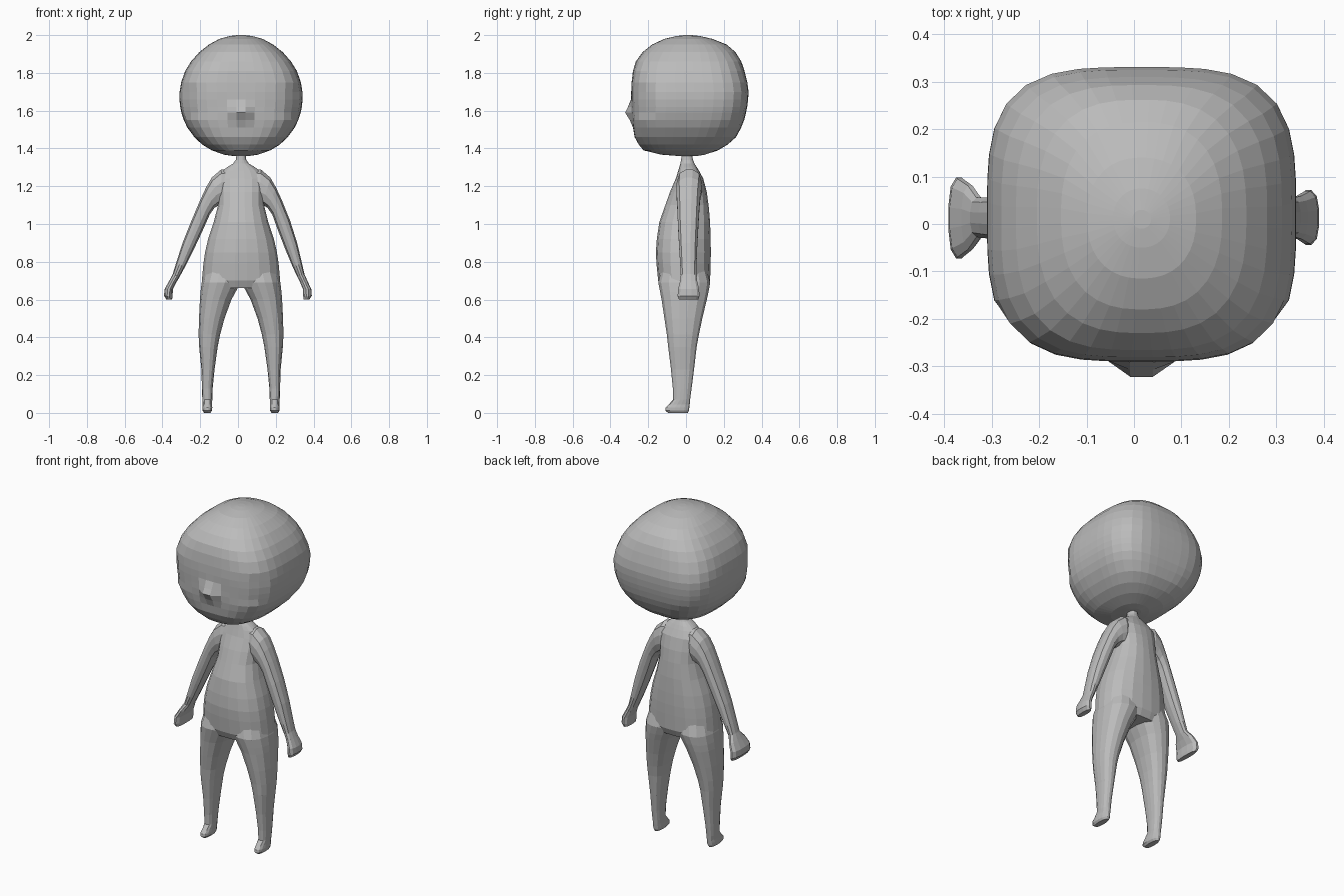
import bpy, bmesh, math

CX = 0.016  # the figure's own centre line

skin = bpy.data.materials.new("plain grey")
skin.diffuse_color = (0.5, 0.5, 0.5, 1)


def ring(p, q, y0, y1, n, cols):
    """Superellipse ring spanning xz points p..q across and y0..y1 in depth."""
    pts = []
    for i in range(cols):
        a = 2 * math.pi * (i + 0.5) / cols - math.pi / 2
        c, s = math.cos(a), math.sin(a)
        r = (abs(c) ** n + abs(s) ** n) ** (-1 / n)
        t = 0.5 + 0.5 * r * c
        pts.append((p[0] + (q[0] - p[0]) * t,
                    (y0 + y1) / 2 + (y1 - y0) / 2 * r * s,
                    p[1] + (q[1] - p[1]) * t))
    return pts


def loft(name, rings, shape=None, mirror=False):
    bm = bmesh.new()
    loops = [[bm.verts.new(v) for v in r] for r in rings]
    n = len(loops[0])
    for a, b in zip(loops, loops[1:]):
        for i in range(n):
            j = (i + 1) % n
            bm.faces.new((a[i], a[j], b[j], b[i]))
    bm.faces.new(loops[0])
    bm.faces.new(loops[-1])
    for v in bm.verts:
        if shape:
            shape(v.co)
        if mirror:
            v.co.x = -v.co.x
        v.co.x += CX
    bmesh.ops.recalc_face_normals(bm, faces=bm.faces)
    me = bpy.data.meshes.new(name)
    bm.to_mesh(me)
    bm.free()
    me.materials.append(skin)
    ob = bpy.data.objects.new(name, me)
    bpy.context.collection.objects.link(ob)
    return ob


# Head: height, half width, front, back, squareness
head = [(1.36, .04, -.04, .06, 2), (1.367, .09, -.13, .1, 2.2),
        (1.39, .155, -.225, .17, 2.6), (1.42, .205, -.25, .22, 2.9),
        (1.46, .247, -.272, .265, 3.1), (1.51, .284, -.28, .292, 3.3),
        (1.55, .303, -.284, .308, 3.5), (1.59, .316, -.286, .318, 3.5),
        (1.62, .322, -.287, .324, 3.5), (1.66, .326, -.289, .329, 3.5),
        (1.70, .325, -.29, .331, 3.5), (1.75, .317, -.288, .325, 3.4),
        (1.81, .296, -.281, .31, 3.2), (1.86, .265, -.266, .293, 3),
        (1.91, .221, -.23, .262, 2.7), (1.95, .17, -.18, .215, 2.5),
        (1.98, .115, -.115, .14, 2.3), (1.995, .06, -.05, .075, 2.1),
        (2.0, .02, -.01, .03, 2)]


def face_shape(co):
    # sunken sides of the face, then the nose
    if co.y < -.19 and 1.56 < co.z < 1.73:
        co.x *= .955
    if co.y < -.2:
        co.y -= .05 * math.exp(-(co.x / .042) ** 2 - ((co.z - 1.59) / .04) ** 2)


loft("head", [ring((-w, z), (w, z), f, b, n, 40) for z, w, f, b, n in head], face_shape)

# Torso with neck
torso = [(.66, .2, -.13, .11), (.70, .208, -.148, .128), (.79, .2, -.157, .131),
         (.85, .191, -.16, .132), (.92, .175, -.155, .131), (1.01, .145, -.142, .128),
         (1.1, .122, -.11, .12), (1.17, .122, -.085, .11), (1.24, .125, -.055, .092),
         (1.28, .1, -.042, .07), (1.3, .075, -.036, .058), (1.32, .042, -.03, .045),
         (1.34, .028, -.026, .037), (1.38, .022, -.022, .03)]
loft("torso", [ring((-w, z), (w, z), f, b, 2.5, 20) for z, w, f, b in torso])

# Legs: height, inner x, outer x, front, back
leg = [(.76, -.01, .19, -.13, .11), (.69, .002, .209, -.148, .129),
       (.64, .028, .215, -.138, .12), (.6, .05, .218, -.13, .111), (.5, .087, .223, -.115, .087),
       (.415, .11, .225, -.102, .069), (.35, .123, .222, -.095, .057),
       (.23, .14, .21, -.08, .043), (.13, .15, .207, -.07, .03),
       (.07, .152, .205, -.068, .022), (.045, .153, .203, -.092, .02),
       (.028, .152, .205, -.108, .018), (.012, .153, .204, -.11, .016),
       (0, .162, .196, -.095, .01)]

# Arms: outer x, z, inner x, z, front, back
arm = [(.06, 1.29, .06, 1.12, -.04, .07), (.105, 1.29, .1, 1.1, -.05, .085),
       (.155, 1.247, .115, 1.1, -.052, .082), (.185, 1.195, .14, 1.085, -.05, .076),
       (.215, 1.13, .165, 1.05, -.047, .072), (.262, 1.02, .205, .96, -.043, .066),
       (.31, .9, .252, .86, -.037, .06), (.345, .79, .295, .775, -.031, .056),
       (.362, .735, .325, .72, -.028, .056), (.38, .7, .343, .69, -.032, .06),
       (.405, .655, .36, .655, -.043, .07), (.408, .62, .362, .618, -.045, .072),
       (.395, .6, .365, .6, -.038, .065)]


def broad_hand(co):
    # the left hand is spread wider
    if co.z < .7:
        co.y = .015 + (co.y - .015) * 1.48


def slim_arm(co):
    # the right arm hangs a little closer
    if co.z < 1.05:
        co.x -= .033 * min(1, (1.05 - co.z) / .4)


for side, flip in (("left", True), ("right", False)):
    loft(side + " leg", [ring((i, z), (o, z), f, b, 2.5, 16) for z, i, o, f, b in leg],
         mirror=flip)
    loft(side + " arm", [ring((ix, iz), (ox, oz), f, b, 2.6, 12)
                         for ox, oz, ix, iz, f, b in arm],
         broad_hand if flip else slim_arm, flip)
